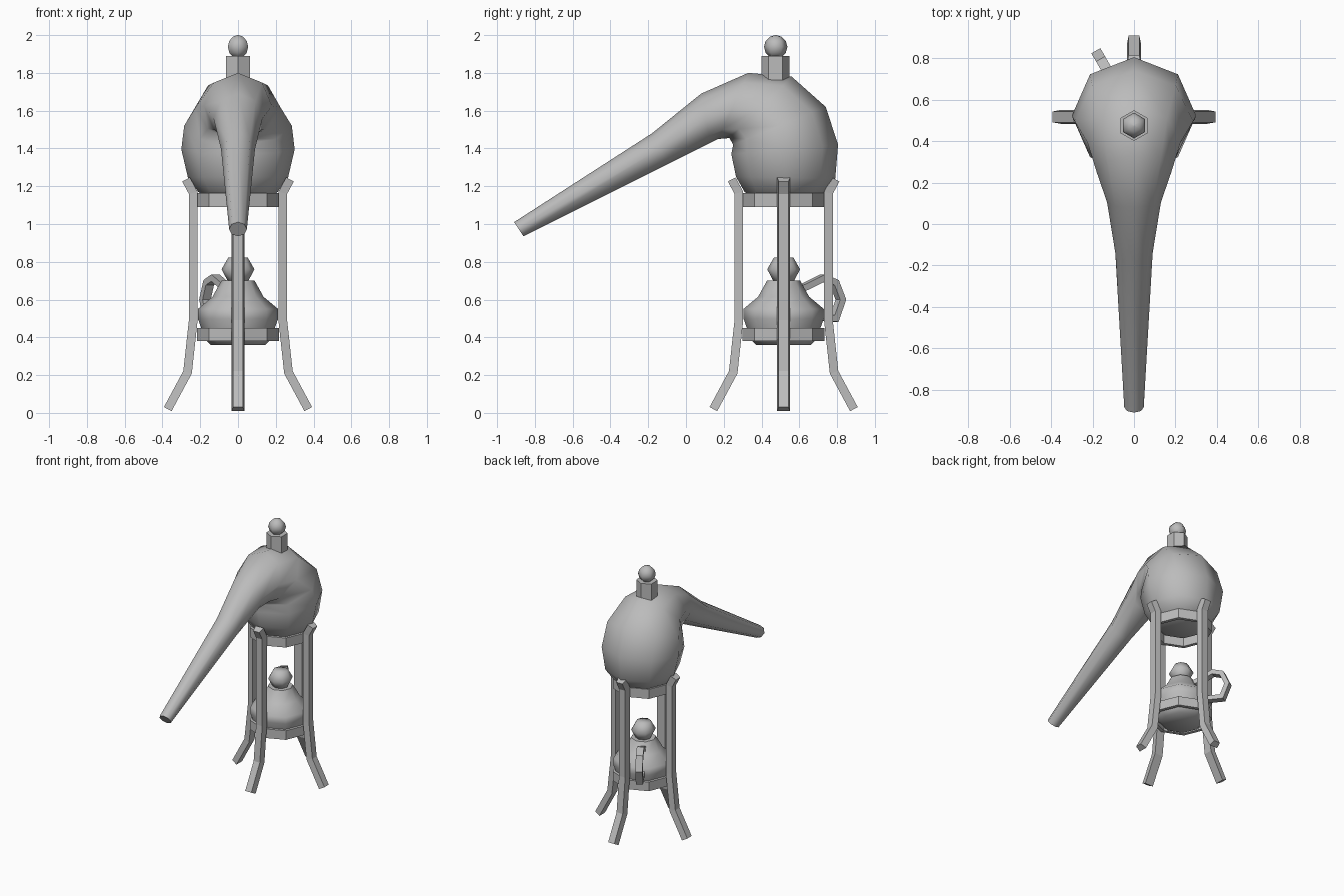
import bpy, bmesh, math
from mathutils import Vector, Matrix

cube = bpy.data.objects.get("Cube")
if cube:
    bpy.data.objects.remove(cube, do_unlink=True)

CENTRE = Vector((0, 0.517, 0))

grey = bpy.data.materials.new("plain_grey")
grey.use_nodes = True
grey.diffuse_color = (0.5, 0.5, 0.5, 1)
grey.node_tree.nodes["Principled BSDF"].inputs["Base Color"].default_value = (0.5, 0.5, 0.5, 1)


def loft(name, rings, smooth=0, caps=True, closed=False):
    """Skin a list of equal-sized point rings."""
    bm = bmesh.new()
    loops = [[bm.verts.new(p) for p in ring] for ring in rings]
    pairs = list(zip(loops, loops[1:]))
    if closed:
        pairs.append((loops[-1], loops[0]))
    elif caps:
        bm.faces.new(loops[0])
        bm.faces.new(loops[-1])
    for a, b in pairs:
        for i in range(len(a)):
            j = (i + 1) % len(a)
            bm.faces.new((a[i], a[j], b[j], b[i]))
    bmesh.ops.recalc_face_normals(bm, faces=bm.faces)
    mesh = bpy.data.meshes.new(name)
    bm.to_mesh(mesh)
    bm.free()
    mesh.materials.append(grey)
    obj = bpy.data.objects.new(name, mesh)
    bpy.context.collection.objects.link(obj)
    if smooth:
        bpy.ops.object.select_all(action='DESELECT')
        obj.select_set(True)
        bpy.context.view_layer.objects.active = obj
        bpy.ops.object.shade_smooth_by_angle(angle=math.radians(smooth))
    return obj


def lathe(name, profile, centre, sides=8, smooth=0, closed=False, turn=0):
    """Revolve (radius, height) pairs about a vertical axis."""
    angles = [math.tau * i / sides + turn for i in range(sides)]
    rings = [[(centre[0] + r * math.cos(a), centre[1] + r * math.sin(a), z)
              for a in angles] for r, z in profile]
    return loft(name, rings, smooth, closed=closed)


def bar(name, path, thick, outer, inner, angle, smooth=0):
    """Sweep a trapezoid section along a radial (radius, height) path."""
    pts = [Vector(p) for p in path]
    spin = Matrix.Rotation(angle, 3, 'Z')
    rings = []
    for i, p in enumerate(pts):
        before = (p - pts[i - 1]).normalized() if i else None
        after = (pts[i + 1] - p).normalized() if i < len(pts) - 1 else None
        t = ((before or after) + (after or before)).normalized()
        n = Vector((t.y, -t.x))
        stretch = 1 / max(0.5, t.dot(after or before))
        o = p + n * thick / 2 * stretch
        q = p - n * thick / 2 * stretch
        section = [(o.x, -outer, o.y), (o.x, outer, o.y),
                   (q.x, inner, q.y), (q.x, -inner, q.y)]
        rings.append([spin @ Vector(v) + CENTRE for v in section])
    return loft(name, rings, smooth)


# Flask: tilting octagonal rings, each given by its front/lower point,
# back/upper point (y, z) and half width
SECTIONS = [
    ((0.37, 1.13), (0.67, 1.13), 0.15),
    ((0.31, 1.17), (0.74, 1.17), 0.21),
    ((0.265, 1.25), (0.79, 1.24), 0.265),
    ((0.24, 1.37), (0.805, 1.42), 0.30),
    ((0.25, 1.42), (0.74, 1.62), 0.285),
    ((0.23, 1.455), (0.56, 1.78), 0.225),
    ((0.17, 1.45), (0.33, 1.80), 0.18),
    ((0.13, 1.43), (0.08, 1.69), 0.13),
    ((-0.10, 1.315), (-0.18, 1.48), 0.09),
    ((-0.86, 0.935), (-0.91, 1.01), 0.047),
]
flask = []
for low, high, half in SECTIONS:
    mid = (Vector(low) + Vector(high)) / 2
    arm = (Vector(high) - Vector(low)) / 2
    ring = []
    for i in range(8):
        a = math.tau * i / 8
        p = mid + arm * math.cos(a)
        ring.append((half * math.sin(a), p.x, p.y))
    flask.append(ring)
loft("flask", flask, 65)

# Stopper and its knob
STOPPER = (0, 0.475)
lathe("stopper", [(0.074, 1.74), (0.074, 1.89)], STOPPER, 6, turn=math.pi / 6)
knob = [(0.062 * math.sin(math.pi * k / 6), 1.938 - 0.062 * math.cos(math.pi * k / 6))
        for k in range(1, 6)]
knob = [(0.004, 1.876)] + knob + [(0.004, 2.0)]
lathe("stopper_knob", knob, STOPPER, 6, 65, turn=math.pi / 6)

# Stand: two hoops and four splayed legs
for name, low, high in (("upper_hoop", 1.09, 1.163), ("lower_hoop", 0.38, 0.45)):
    lathe(name, [(0.217, low), (0.217, high), (0.19, high), (0.19, low)],
          CENTRE, closed=True)
LEG = [(0.372, 0.02), (0.267, 0.215), (0.237, 0.49), (0.237, 1.165), (0.275, 1.236)]
for i, side in enumerate(("left", "back", "right", "front")):
    bar(side + "_leg", LEG, 0.046, 0.026, 0.034, math.tau * i / 4)

# Oil lamp with burner ball and loop handle
lathe("lamp_body", [(0.145, 0.36), (0.185, 0.40), (0.195, 0.45), (0.213, 0.50),
                    (0.213, 0.55), (0.135, 0.615), (0.088, 0.70)], CENTRE, 8, 60)
lathe("lamp_burner", [(0.05, 0.69), (0.087, 0.76), (0.052, 0.822)], CENTRE, 8, 65)
HANDLE = [(0.10, 0.655), (0.24, 0.715), (0.31, 0.69), (0.35, 0.60), (0.31, 0.50), (0.19, 0.51)]
bar("lamp_handle", HANDLE, 0.034, 0.025, 0.025, math.radians(120), 30)
